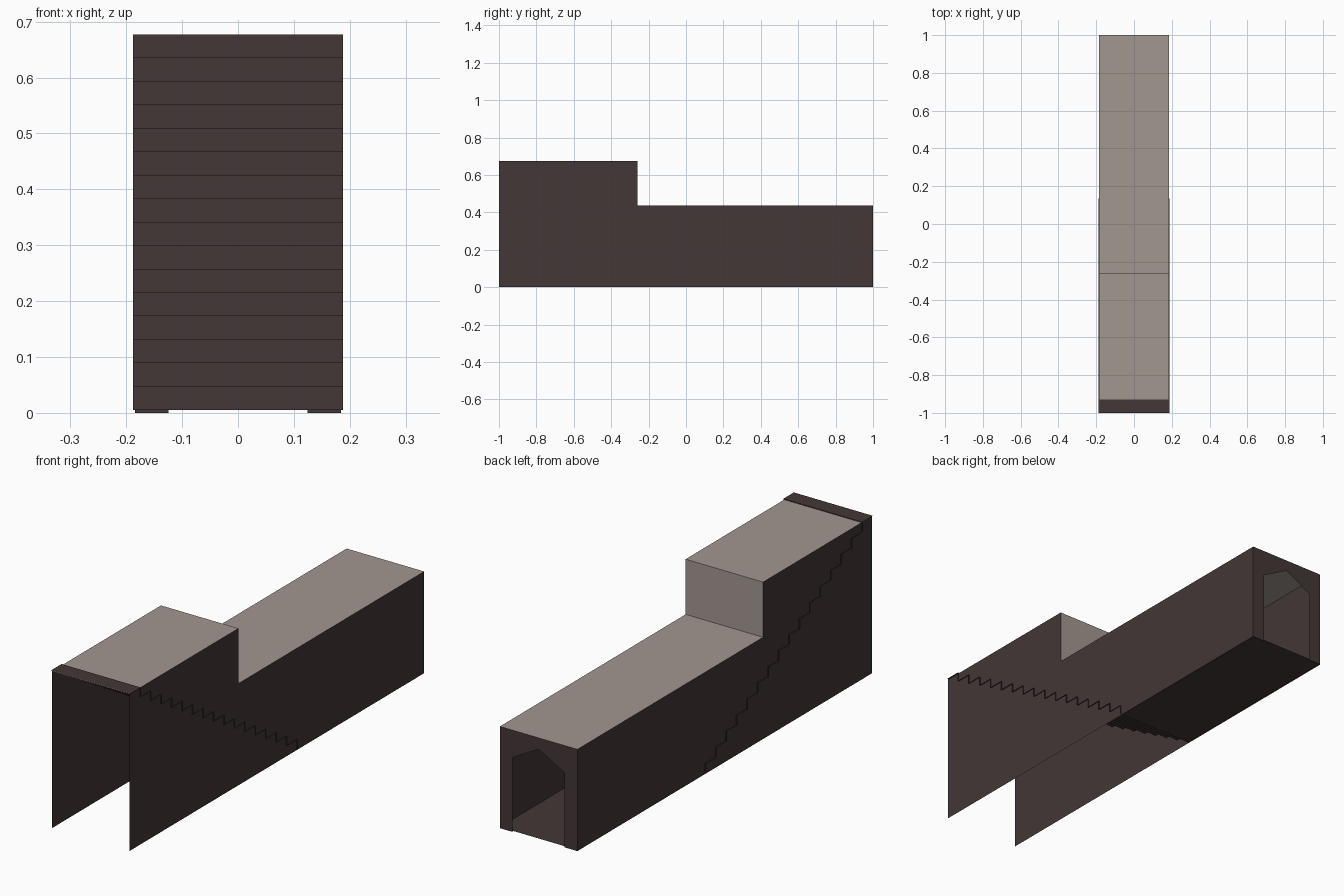
import bpy

if "Cube" in bpy.data.objects:
    bpy.data.objects.remove(bpy.data.objects["Cube"])

W = 0.184            # half width of the corridor
LOW, HIGH = 0.437, 0.674
STEP_Y = -0.26       # where the roof drops


def material(name, rgb):
    m = bpy.data.materials.new(name)
    m.diffuse_color = (*rgb, 1.0)
    m.use_nodes = True
    m.node_tree.nodes["Principled BSDF"].inputs["Base Color"].default_value = m.diffuse_color
    return m


brown = material("dark brown", (0.058, 0.038, 0.038))
beige = material("warm grey", (0.36, 0.31, 0.28))


def sheet(name, verts, faces, mat):
    me = bpy.data.meshes.new(name)
    me.from_pydata(verts, [], faces)
    me.materials.append(mat)
    me.update()
    ob = bpy.data.objects.new(name, me)
    bpy.context.collection.objects.link(ob)
    return ob


def strip(name, profile, half, mat):
    """Sweep a (y, z) profile across x as a thin folded sheet."""
    verts = [(x, y, z) for y, z in profile for x in (-half, half)]
    faces = [(2 * i, 2 * i + 1, 2 * i + 3, 2 * i + 2) for i in range(len(profile) - 1)]
    return sheet(name, verts, faces, mat)


# side walls with stepped top
side = [(-1, 0), (1, 0), (1, LOW), (STEP_Y, LOW), (STEP_Y, HIGH), (-1, HIGH)]
for name, s in (("right_wall", 1), ("left_wall", -1)):
    order = tuple(range(6)) if s > 0 else tuple(reversed(range(6)))
    sheet(name, [(s * W, y, z) for y, z in side], [order], brown)

# roof: upper deck, drop face, lower deck
strip("roof", [(-1, HIGH), (STEP_Y, HIGH), (STEP_Y, LOW), (1, LOW)], W, beige)

# staircase: folded sheet slightly wider than the walls
N, Y0, Z0 = 16, 0.135, 0.005
run, rise = (Y0 + 1) / N, (0.677 - Z0) / N
steps = [(-1, 0.677)]
for i in range(N, 0, -1):
    y = Y0 - run * (i - 1)
    steps += [(y, Z0 + rise * i), (y, Z0 + rise * (i - 1))]
strip("stairs", steps, 0.188, brown)

# floor between stairs and doorway
strip("floor", [(Y0, Z0), (1, Z0)], W, brown)

# end wall with pointed doorway
D = 0.124
end = [(-W, 0), (-W, LOW), (0, LOW), (W, LOW), (W, 0),
       (D, 0), (D, 0.32), (0, 0.388), (-D, 0.32), (-D, 0)]
sheet("doorway_wall", [(x, 1, z) for x, z in end],
      [(0, 1, 8, 9), (1, 2, 7, 8), (2, 3, 6, 7), (3, 4, 5, 6)], brown)
